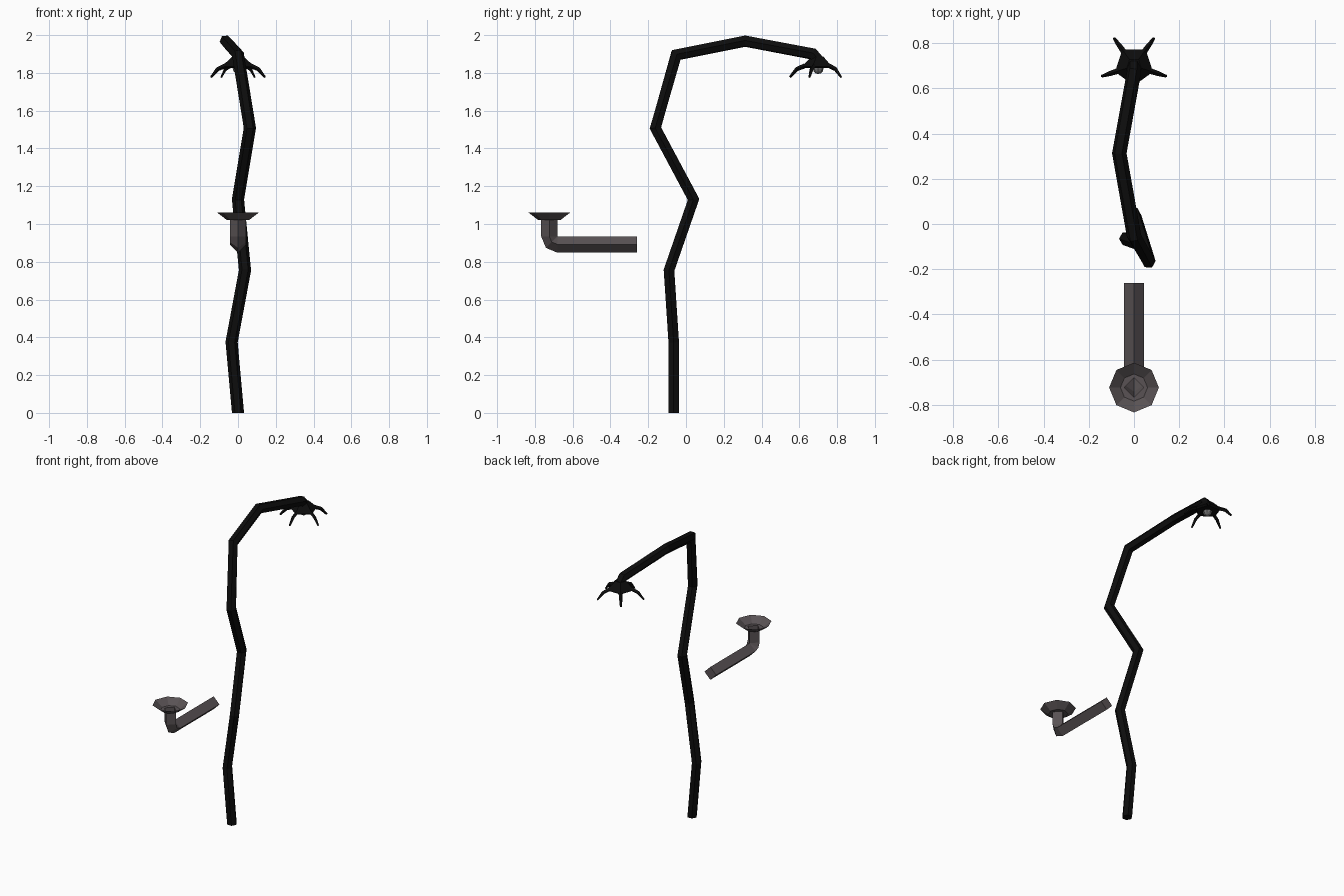
import bpy, bmesh, math
from mathutils import Vector

if "Cube" in bpy.data.objects:
    bpy.data.objects.remove(bpy.data.objects["Cube"])


def material(name, rgb):
    m = bpy.data.materials.new(name)
    m.diffuse_color = (*rgb, 1)
    m.use_nodes = True
    m.node_tree.nodes["Principled BSDF"].inputs["Base Color"].default_value = m.diffuse_color
    return m


BLACK = material("black iron", (0.004, 0.004, 0.004))
METAL = material("warm grey metal", (0.10, 0.085, 0.089))
GLASS = material("grey bulb", (0.17, 0.17, 0.17))


def finish(bm, name, mat):
    bmesh.ops.recalc_face_normals(bm, faces=bm.faces)
    me = bpy.data.meshes.new(name)
    bm.to_mesh(me)
    bm.free()
    me.materials.append(mat)
    ob = bpy.data.objects.new(name, me)
    bpy.context.collection.objects.link(ob)
    return ob


def bridge(bm, rings):
    for a, b in zip(rings, rings[1:]):
        n = len(a)
        for i in range(n):
            bm.faces.new((a[i], a[(i + 1) % n], b[(i + 1) % n], b[i]))


def sweep(name, path, radii, sides, mat, side_axis, tangents=None, cap_end=True):
    """Sided tube along a path with mitred joints."""
    bm = bmesh.new()
    pts = [Vector(p) for p in path]
    segs = [(b - a).normalized() for a, b in zip(pts, pts[1:])]
    u = Vector(side_axis)
    rings = []
    for i, p in enumerate(pts):
        d1, d2 = segs[max(i - 1, 0)], segs[min(i, len(segs) - 1)]
        forced = tangents and tangents.get(i)
        t = Vector(forced) if forced else (d1 + d2).normalized()
        u = (u - t * u.dot(t)).normalized()
        v = t.cross(u)
        bend = (d2 - d1)
        stretch = 0 if forced or bend.length < 1e-5 else 1 / t.dot(d1) - 1
        b = bend.normalized()
        ring = []
        for k in range(sides):
            a = 2 * math.pi * k / sides
            o = (u * math.cos(a) + v * math.sin(a)) * radii[i]
            o += b * o.dot(b) * stretch
            ring.append(bm.verts.new(p + o))
        rings.append(ring)
    bridge(bm, rings)
    bm.faces.new(rings[0])
    if cap_end:
        bm.faces.new(rings[-1])
    return finish(bm, name, mat)


def ring(bm, n, r, z, cy, start=0.0):
    return [bm.verts.new((r * math.cos(start + 2 * math.pi * k / n),
                          cy + r * math.sin(start + 2 * math.pi * k / n), z))
            for k in range(n)]


# crooked pole with overhanging arm
pole = [(0, -0.065, 0), (-0.034, -0.065, 0.375), (0.037, -0.09, 0.755),
        (0, 0.04, 1.13), (0.063, -0.162, 1.508), (0, -0.052, 1.895),
        (-0.065, 0.313, 1.968), (0, 0.672, 1.9), (0, 0.70, 1.868)]
sweep("crooked_pole", pole, [0.032] * len(pole), 6, BLACK, (1, 0, 0), {0: (0, 0, 1)})

# five-sided lamp cap
LY = 0.70
START = math.radians(54)
bm = bmesh.new()
rs = [ring(bm, 5, r, z, LY, START) for r, z in ((0.034, 1.886), (0.088, 1.835), (0.075, 1.826))]
bridge(bm, rs)
bm.faces.new(rs[0])
bm.faces.new(rs[-1])
finish(bm, "lamp_cap", BLACK)

# claws curling down from the cap corners
for i in range(5):
    a = START + 2 * math.pi * i / 5
    c, s = math.cos(a), math.sin(a)
    path = [(r * c, LY + r * s, z) for r, z in ((0.07, 1.838), (0.113, 1.82), (0.15, 1.777))]
    sweep(f"lamp_claw_{i + 1}", path, [0.013, 0.011, 0.006], 4, BLACK, (-s, c, 0))

# bulb under the cap
bm = bmesh.new()
bmesh.ops.create_uvsphere(bm, u_segments=8, v_segments=6, radius=0.028)
bmesh.ops.translate(bm, verts=bm.verts, vec=(0, LY, 1.822))
finish(bm, "lamp_bulb", GLASS)

# diamond-section pipe with a two-step elbow
R, CY, CZ = 0.0435, -0.68, 0.935
h = R * math.sqrt(0.5)
pipe = [(0, -0.26, CZ - R), (0, CY, CZ - R), (0, CY - h, CZ - h), (0, CY - R, CZ), (0, CY - R, 1.022)]
sweep("side_pipe", pipe, [R] * 5, 4, METAL, (1, 0, 0),
      {1: (0, -1, 0), 2: (0, -math.sqrt(0.5), math.sqrt(0.5)), 3: (0, 0, 1)}, cap_end=False)

# flared eight-sided dish, open into the pipe
DY = CY - R
bm = bmesh.new()
rs = [ring(bm, 8, r, z, DY) for r, z in ((0.11, 1.06), (0.06, 1.022), (R, 1.022))]
for k in range(1, 8, 2):  # pull the hole into the pipe's diamond outline
    v = rs[2][k]
    v.co.x *= math.sqrt(0.5)
    v.co.y = DY + (v.co.y - DY) * math.sqrt(0.5)
bridge(bm, rs)
finish(bm, "pipe_dish", METAL)
